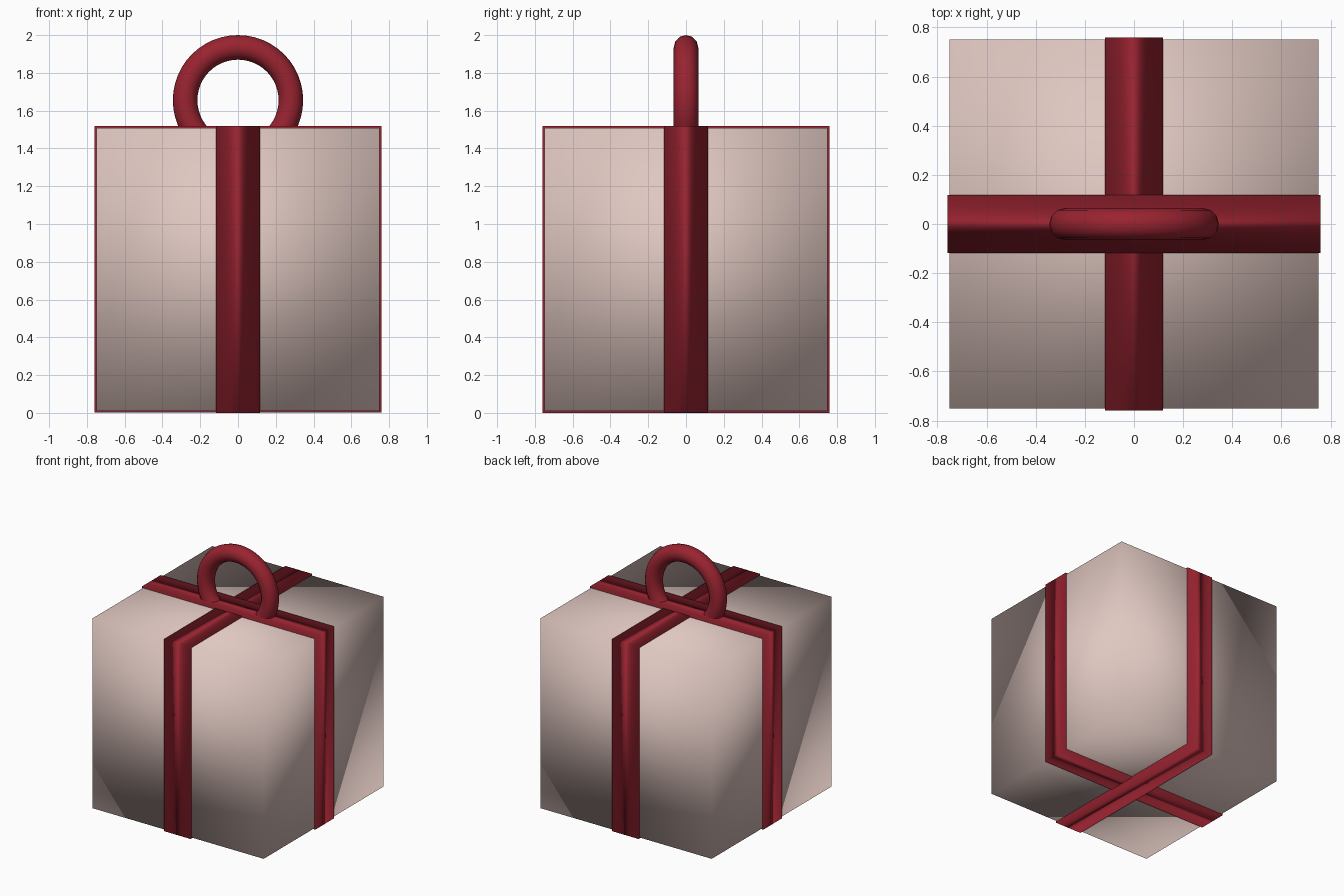
import bpy
import math

if "Cube" in bpy.data.objects:
    bpy.data.objects.remove(bpy.data.objects["Cube"])


def material(name, rgb):
    m = bpy.data.materials.new(name)
    m.diffuse_color = (*rgb, 1.0)
    m.use_nodes = True
    m.node_tree.nodes["Principled BSDF"].inputs["Base Color"].default_value = m.diffuse_color
    return m


paper = material("pale_pink_paper", (0.74, 0.57, 0.53))
red = material("dark_red_ribbon", (0.32, 0.017, 0.03))


def finish(name, mat):
    obj = bpy.context.object
    obj.name = name
    obj.data.materials.append(mat)
    bpy.ops.object.shade_smooth()
    return obj


def block(name, size, z, mat):
    # soft-shaded cube; the scale stays on the object so normals stretch with it
    bpy.ops.mesh.primitive_cube_add(size=1, location=(0, 0, z))
    obj = finish(name, mat)
    obj.scale = size
    return obj


BOX, BAND, WIDTH = 1.5, 1.518, 0.234
MID = BAND / 2

# gift box
block("box", (BOX, BOX, BOX), MID, paper)

# two ribbon bands wrapped round the box; side band sits a hair higher
block("ribbon_front_to_back", (WIDTH, BAND, BAND), MID, red)
block("ribbon_side_to_side", (BAND, WIDTH, BAND), MID + 0.0008, red)

# ring-shaped loop standing on top
bpy.ops.mesh.primitive_torus_add(
    major_radius=0.28, minor_radius=0.065,
    major_segments=48, minor_segments=12,
    location=(0, 0, 1.655), rotation=(math.pi / 2, 0, 0))
finish("ribbon_loop", red)
